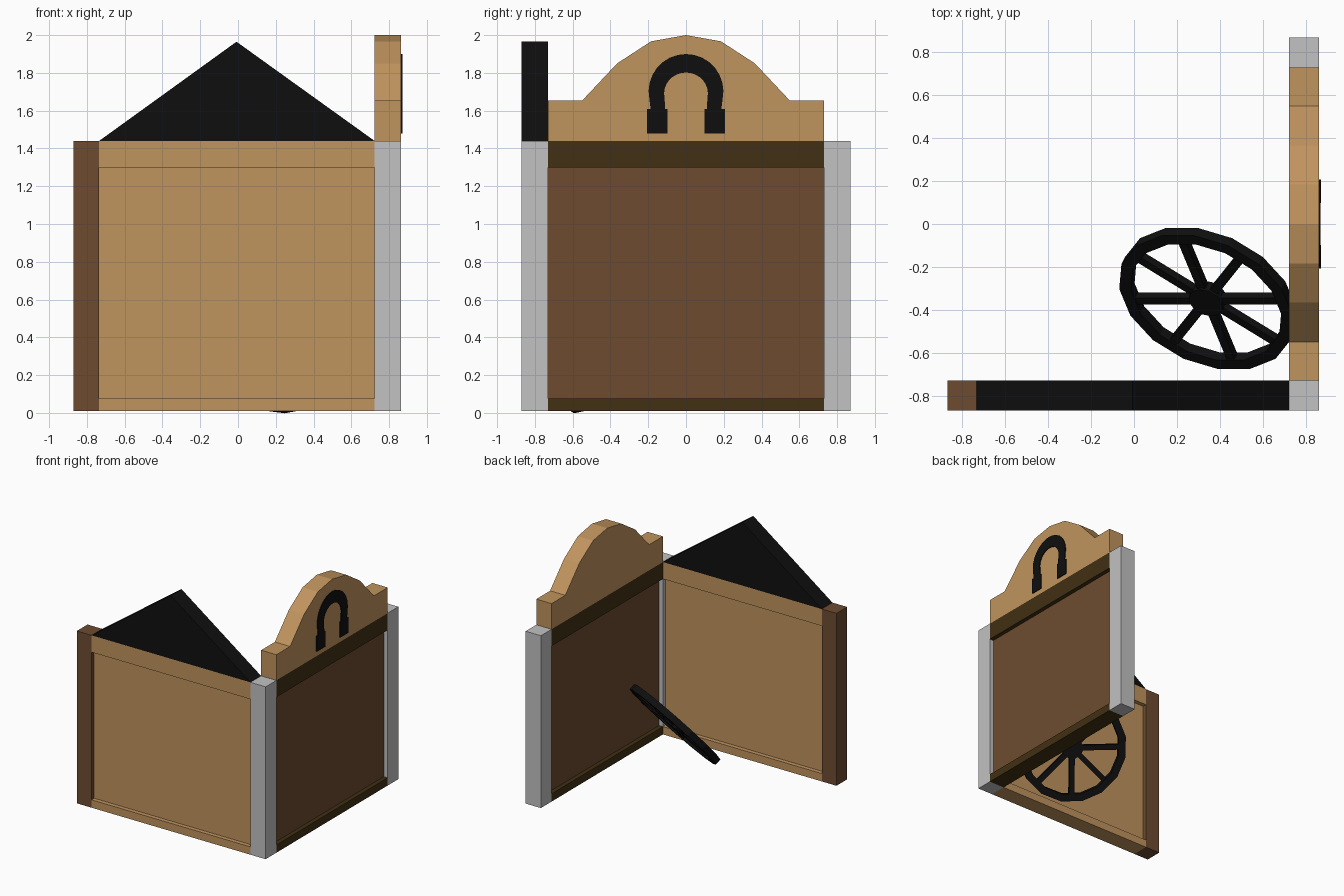
import bpy, bmesh, math
from mathutils import Matrix, Vector

if "Cube" in bpy.data.objects:
    bpy.data.objects.remove(bpy.data.objects["Cube"])


def material(name, rgb):
    m = bpy.data.materials.new(name)
    m.diffuse_color = (*rgb, 1)
    m.use_nodes = True
    m.node_tree.nodes["Principled BSDF"].inputs["Base Color"].default_value = m.diffuse_color
    return m


TAN = material("tan wood", (0.53, 0.295, 0.112))
BROWN = material("brown wood", (0.155, 0.071, 0.030))
DARK = material("dark trim", (0.054, 0.029, 0.0066))
BLACK = material("black iron", (0.0048, 0.0048, 0.0048))
GREY = material("grey post", (0.54, 0.54, 0.54))


def finish(name, bm, mat):
    bmesh.ops.recalc_face_normals(bm, faces=bm.faces)
    mesh = bpy.data.meshes.new(name)
    bm.to_mesh(mesh)
    bm.free()
    mesh.materials.append(mat)
    ob = bpy.data.objects.new(name, mesh)
    bpy.context.collection.objects.link(ob)
    return ob


def add_box(bm, lo, hi):
    lo, hi = Vector(lo), Vector(hi)
    mat = Matrix.Translation((lo + hi) / 2) @ Matrix.Diagonal((*(hi - lo), 1))
    bmesh.ops.create_cube(bm, size=1, matrix=mat)


def box(name, lo, hi, mat):
    bm = bmesh.new()
    add_box(bm, lo, hi)
    return finish(name, bm, mat)


def prism(name, points, depth, mat):
    """Extrude a closed 3D outline along the vector depth."""
    bm = bmesh.new()
    face = bm.faces.new([bm.verts.new(p) for p in points])
    ext = bmesh.ops.extrude_face_region(bm, geom=[face], use_keep_orig=True)
    moved = [v for v in ext["geom"] if isinstance(v, bmesh.types.BMVert)]
    bmesh.ops.translate(bm, vec=depth, verts=moved)
    return finish(name, bm, mat)


OUT, INN = 0.87, 0.73          # outer and inner planes of the walls
X1, X0 = 0.863, 0.723          # right wall planes
BOT, TOP = 0.01, 1.44
REC = 0.035                    # panel recess

# Corner posts
box("left_post", (-OUT, -OUT, BOT), (-0.735, -INN, TOP), BROWN)
box("corner_post", (X0, -OUT, BOT), (X1, -INN, TOP), GREY)
box("rear_post", (X0, INN, BOT), (X1, OUT, TOP), GREY)

# Rails and recessed panels of both walls
for label, z0, z1 in (("bottom", BOT, 0.075), ("top", 1.30, TOP)):
    box("front_" + label + "_rail", (-0.735, -OUT, z0), (X0, -INN, z1), TAN)
    box("side_" + label + "_rail", (X0, -INN, z0), (X1, INN, z1), DARK)
box("front_panel", (-0.735, -OUT + REC, 0.075), (X0, -INN - REC, 1.30), TAN)
box("side_panel", (X0 + REC, -INN, 0.075), (X1 - REC, INN, 1.30), BROWN)

# Black gable above the front wall
prism("gable", [(-0.735, -OUT, TOP), (X0, -OUT, TOP), (-0.008, -OUT, 1.965)],
      (0, OUT - INN, 0), BLACK)

# Arched sign board above the side wall
half = [(INN, TOP), (INN, 1.653), (0.55, 1.653), (0.365, 1.85), (0.185, 1.967)]
outline = half + [(0, 2.0)] + [(-y, z) for y, z in reversed(half)]
prism("arched_board", [(X0, y, z) for y, z in outline], (X1 - X0, 0, 0), TAN)

# Horseshoe plate
N = 16
outer, inner = [], []
for i in range(N + 1):
    a = math.radians(-12 + 204 * i / N)
    outer.append((0.198 * math.cos(a), 1.702 + 0.198 * math.sin(a)))
    inner.append((0.116 * math.cos(a), 1.69 + 0.112 * math.sin(a)))
outer = [(0.186, 1.60)] + outer + [(-0.186, 1.60)]
inner = [(0.11, 1.60)] + inner + [(-0.11, 1.60)]
shoe = outer + inner[::-1]
prism("horseshoe", [(X1, y, z) for y, z in shoe], (0.007, 0, 0), BLACK)
for side, y in (("left", -0.152), ("right", 0.152)):
    box("horseshoe_" + side + "_end", (X1, y - 0.055, 1.48),
        (X1 + 0.0075, y + 0.055, 1.61), BLACK)

# Leaning wheel: rim of 16 flat segments, hub and eight spokes
R, RI, H, SEG = 0.432, 0.374, 0.026, 16
bm = bmesh.new()
rings = []
for i in range(SEG):
    a = math.tau * (i + 0.5) / SEG
    rings.append([bm.verts.new((r * math.cos(a), r * math.sin(a), z))
                  for r, z in ((R, -H), (R, H), (RI, H), (RI, -H))])
for i in range(SEG):
    p, q = rings[i], rings[(i + 1) % SEG]
    for j in range(4):
        k = (j + 1) % 4
        bm.faces.new((p[j], q[j], q[k], p[k]))
rim = finish("wheel_rim", bm, BLACK)

bm = bmesh.new()
bmesh.ops.create_cone(bm, cap_ends=True, segments=12, radius1=0.085,
                      radius2=0.085, depth=0.06)
hub = finish("wheel_hub", bm, BLACK)

bm = bmesh.new()
for i in range(8):
    start = len(bm.verts)
    add_box(bm, (0.06, -0.021, -0.019), (0.385, 0.021, 0.019))
    bm.verts.ensure_lookup_table()
    bmesh.ops.rotate(bm, verts=bm.verts[start:], cent=(0, 0, 0),
                     matrix=Matrix.Rotation(math.tau * i / 8, 3, 'Z'))
spokes = finish("wheel_spokes", bm, BLACK)

# Tilt the wheel so that it leans into the corner
n = Vector((-0.33, -0.68, 0.655)).normalized()
u = Vector((-n.z, 0, n.x)).normalized() * -1
v = n.cross(u)
tilt = Matrix((u, v, n)).transposed().to_4x4()
for ob in (rim, hub, spokes):
    ob.data.transform(Matrix.Translation((0.344, -0.347, 0.341)) @ tilt)
